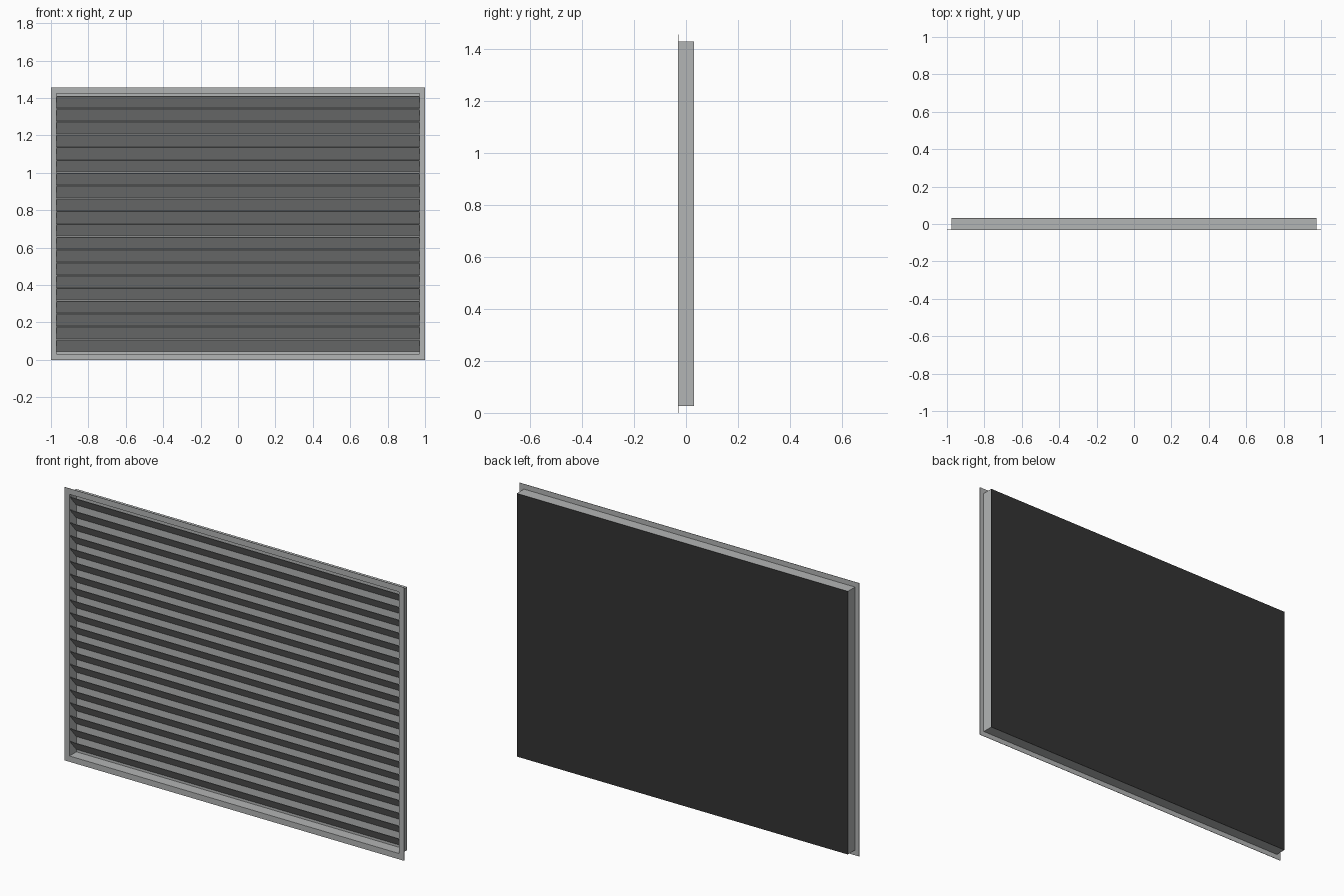
import bpy, bmesh

if "Cube" in bpy.data.objects:
    bpy.data.objects.remove(bpy.data.objects["Cube"])

def material(name, rgb):
    m = bpy.data.materials.new(name)
    m.diffuse_color = (*rgb, 1)
    m.use_nodes = True
    m.node_tree.nodes["Principled BSDF"].inputs["Base Color"].default_value = m.diffuse_color
    return m

GREY = material("grey metal", (0.45, 0.46, 0.46))
DARK = material("dark backing", (0.033, 0.033, 0.033))

W, H = 2.0, 1.455            # flange size
TX, Z0, Z1 = 0.975, 0.027, 1.428   # sleeve half width, bottom, top
FRONT, BACK = -0.031, 0.031

def make(name, verts, faces, mat):
    me = bpy.data.meshes.new(name)
    me.from_pydata(verts, [], faces)
    bm = bmesh.new()
    bm.from_mesh(me)
    bmesh.ops.recalc_face_normals(bm, faces=bm.faces)
    bm.to_mesh(me)
    bm.free()
    me.materials.append(mat)
    ob = bpy.data.objects.new(name, me)
    bpy.context.collection.objects.link(ob)
    return ob

def rect(x, z0, z1, y):
    return [(-x, y, z0), (x, y, z0), (x, y, z1), (-x, y, z1)]

def ring(name, outer, inner, y0, y1, mat):
    """Rectangular frame between two (half width, bottom, top) outlines."""
    v = rect(*outer, y0) + rect(*inner, y0) + rect(*inner, y1) + rect(*outer, y1)
    f = []
    for a in range(4):
        b = (a + 1) % 4
        for k in range(4):
            p, q = 4 * k, 4 * ((k + 1) % 4)
            f.append((p + a, p + b, q + b, q + a))
    return make(name, v, f, mat)

def prism(name, profile, x, mat):
    """Profile of (y, z) points extruded across the width."""
    n = len(profile)
    v = [(s * x, y, z) for s in (-1, 1) for y, z in profile]
    f = [tuple(range(n)), tuple(range(n, 2 * n))]
    f += [(i, (i + 1) % n, n + (i + 1) % n, n + i) for i in range(n)]
    return make(name, v, f, mat)

# Front flange and the sleeve behind it
T = 0.004
inner = (TX - T, Z0 + T, Z1 - T)
ring("front_flange", (W / 2, 0, H), inner, FRONT, FRONT + 0.002, GREY)
ring("sleeve", (TX, Z0, Z1), inner, FRONT + 0.002, BACK - 0.001, GREY)

# Back panel: grey inside, dark outside
prism("back_panel", [(0.027, Z0 + T), (0.0295, Z0 + T),
                     (0.0295, Z1 - T), (0.027, Z1 - T)], TX - T, GREY)
prism("dark_backing", [(0.030, Z0), (BACK, Z0), (BACK, Z1), (0.030, Z1)], TX, DARK)

# Louver blades, sloping down towards the back
COUNT, TOP, PITCH = 20, 1.411, 0.0685
for i in range(COUNT):
    z = TOP - i * PITCH
    prism(f"louver_blade_{i + 1}",
          [(-0.028, z - 0.003), (-0.028, z), (0.026, z - 0.062), (0.026, z - 0.065)],
          TX - T, GREY)
